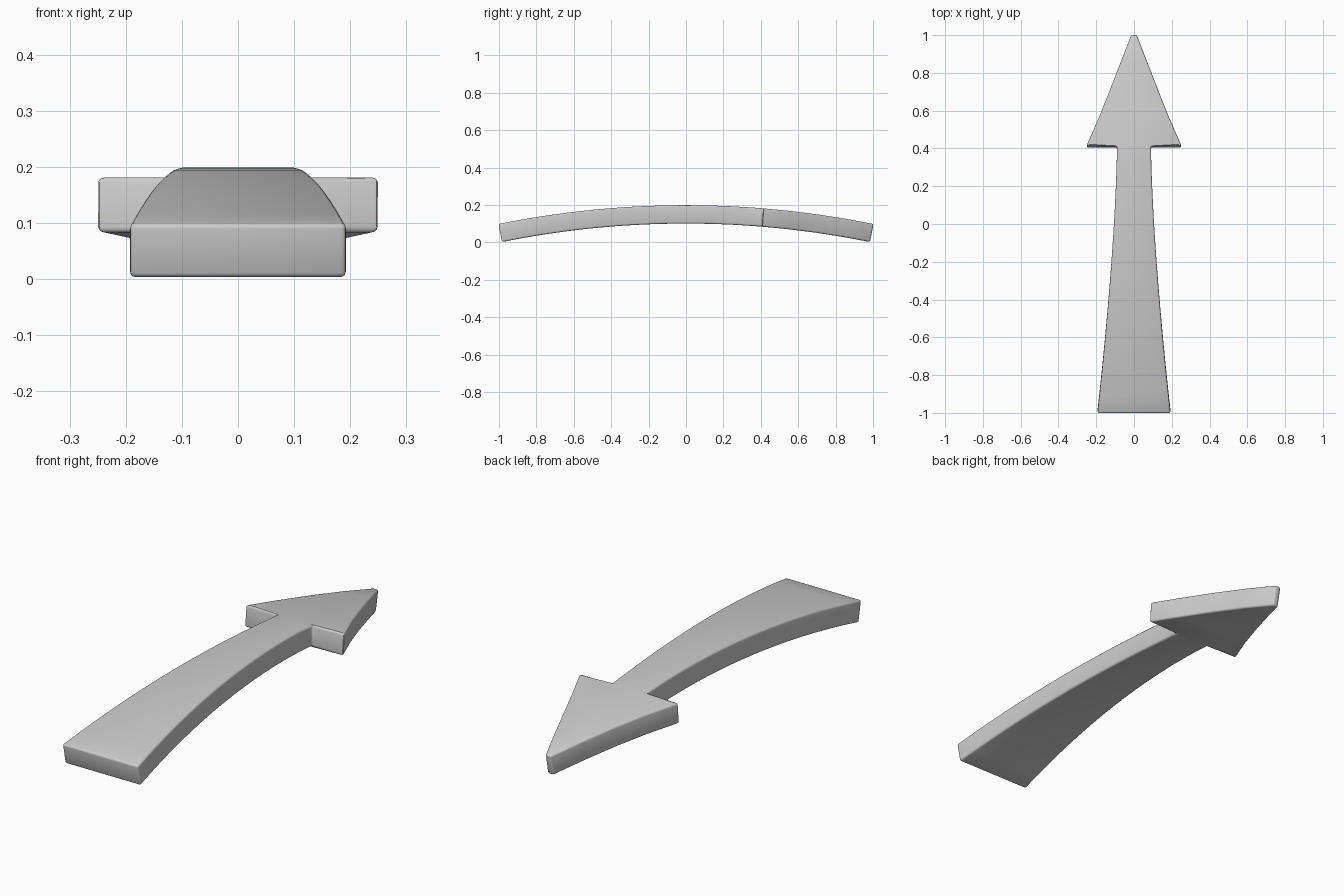
import bpy, bmesh, math

if "Cube" in bpy.data.objects:
    bpy.data.objects.remove(bpy.data.objects["Cube"])

R_TOP, R_BOTTOM, CENTRE_Z = 5.05, 4.952, 0.199 - 5.05
NECK, END = 0.413, 1.003

# Plan outline rows: (y, half width)
shaft = []
for i in range(17):
    t = 1 - i / 16
    shaft.append((NECK - (NECK + END) * t, 0.09 + 0.103 * t ** 1.5))
head = [(NECK, 0.252), (0.56, 0.188), (0.71, 0.128), (0.86, 0.07), (END, 0.014)]


def bent(x, y, radius):
    """Wrap a plan point onto the arc of the given radius."""
    a = math.asin(y / R_TOP)
    return (x, radius * math.sin(a), CENTRE_Z + radius * math.cos(a))


# Closed outline: right side going up, left side coming back
right = [(w, y) for y, w in shaft + head]
outline = right + [(-x, y) for x, y in reversed(right)]
n = len(outline)
half = n // 2

bm = bmesh.new()
top = [bm.verts.new(bent(x, y, R_TOP)) for x, y in outline]
bottom = [bm.verts.new(bent(x, y, R_BOTTOM)) for x, y in outline]

# Side walls
for i in range(n):
    j = (i + 1) % n
    bm.faces.new((top[i], bottom[i], bottom[j], top[j]))

# Top and bottom strips; the first head strip also meets the neck
neck = len(shaft) - 1
for ring in (top, bottom):
    for i in range(half - 1):
        if i == neck:
            continue
        loop = [ring[i], ring[i + 1], ring[n - 2 - i], ring[n - 1 - i]]
        if i == neck + 1:
            loop = [ring[neck]] + loop + [ring[n - 1 - neck]]
        bm.faces.new(loop)
bmesh.ops.recalc_face_normals(bm, faces=bm.faces)

mesh = bpy.data.meshes.new("curved_arrow")
bm.to_mesh(mesh)
bm.free()
arrow = bpy.data.objects.new("curved_arrow", mesh)
bpy.context.collection.objects.link(arrow)

# Softened edges
bevel = arrow.modifiers.new("soft_edges", 'BEVEL')
bevel.width = 0.009
bevel.segments = 3
bevel.limit_method = 'ANGLE'
bevel.angle_limit = math.radians(30)

bpy.context.view_layer.objects.active = arrow
arrow.select_set(True)
bpy.ops.object.modifier_apply(modifier=bevel.name)
bpy.ops.object.shade_smooth_by_angle(angle=math.radians(35))
